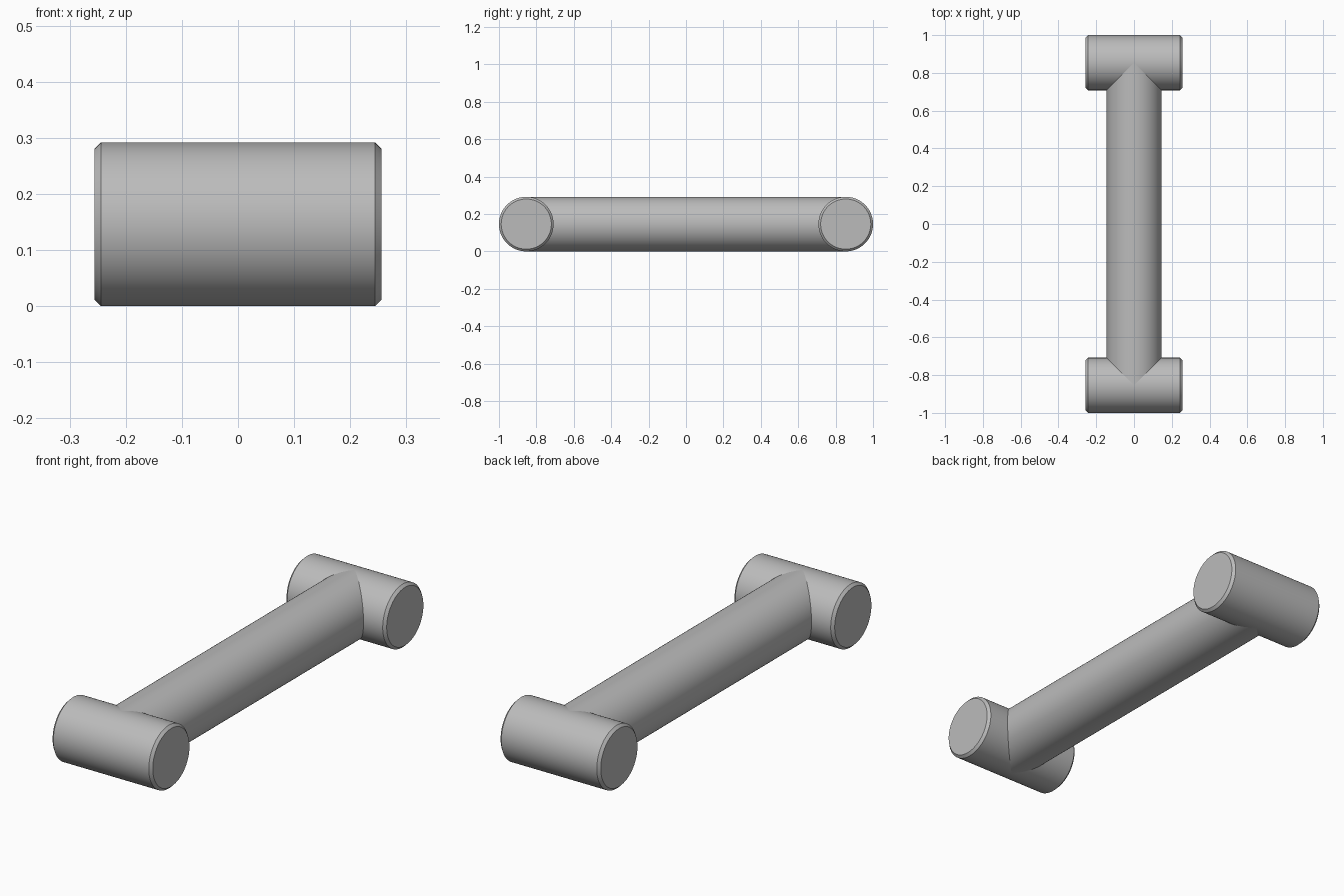
import bpy
from math import pi, radians

cube = bpy.data.objects.get("Cube")
if cube:
    bpy.data.objects.remove(cube, do_unlink=True)

RADIUS = 0.146
HEAD_LENGTH = 0.512
AXIS_Y = 1 - RADIUS      # distance of each head's axis from the centre
CHAMFER = 0.012

grey = bpy.data.materials.new("plain grey")
grey.use_nodes = True
colour = (0.5, 0.5, 0.5, 1)
grey.diffuse_color = colour
grey.node_tree.nodes["Principled BSDF"].inputs["Base Color"].default_value = colour


def rod(name, length, y, rotation, chamfer=0):
    """Smooth round bar, optionally with chamfered ends."""
    bpy.ops.mesh.primitive_cylinder_add(
        vertices=96, radius=RADIUS, depth=length,
        location=(0, y, RADIUS), rotation=rotation)
    ob = bpy.context.object
    ob.name = name
    ob.data.materials.append(grey)
    if chamfer:
        bevel = ob.modifiers.new("chamfer", "BEVEL")
        bevel.width = chamfer
        bevel.segments = 1
        bevel.limit_method = "ANGLE"
        bevel.angle_limit = radians(40)
        bpy.ops.object.modifier_apply(modifier=bevel.name)
    bpy.ops.object.shade_smooth_by_angle(angle=radians(30))
    return ob


# Long bar, ending on the axes of the two cross heads
rod("shaft", 2 * AXIS_Y, 0, (pi / 2, 0, 0))

# Cross heads at both ends
for name, side in (("front_head", -1), ("back_head", 1)):
    rod(name, HEAD_LENGTH, side * AXIS_Y, (0, pi / 2, 0), CHAMFER)
